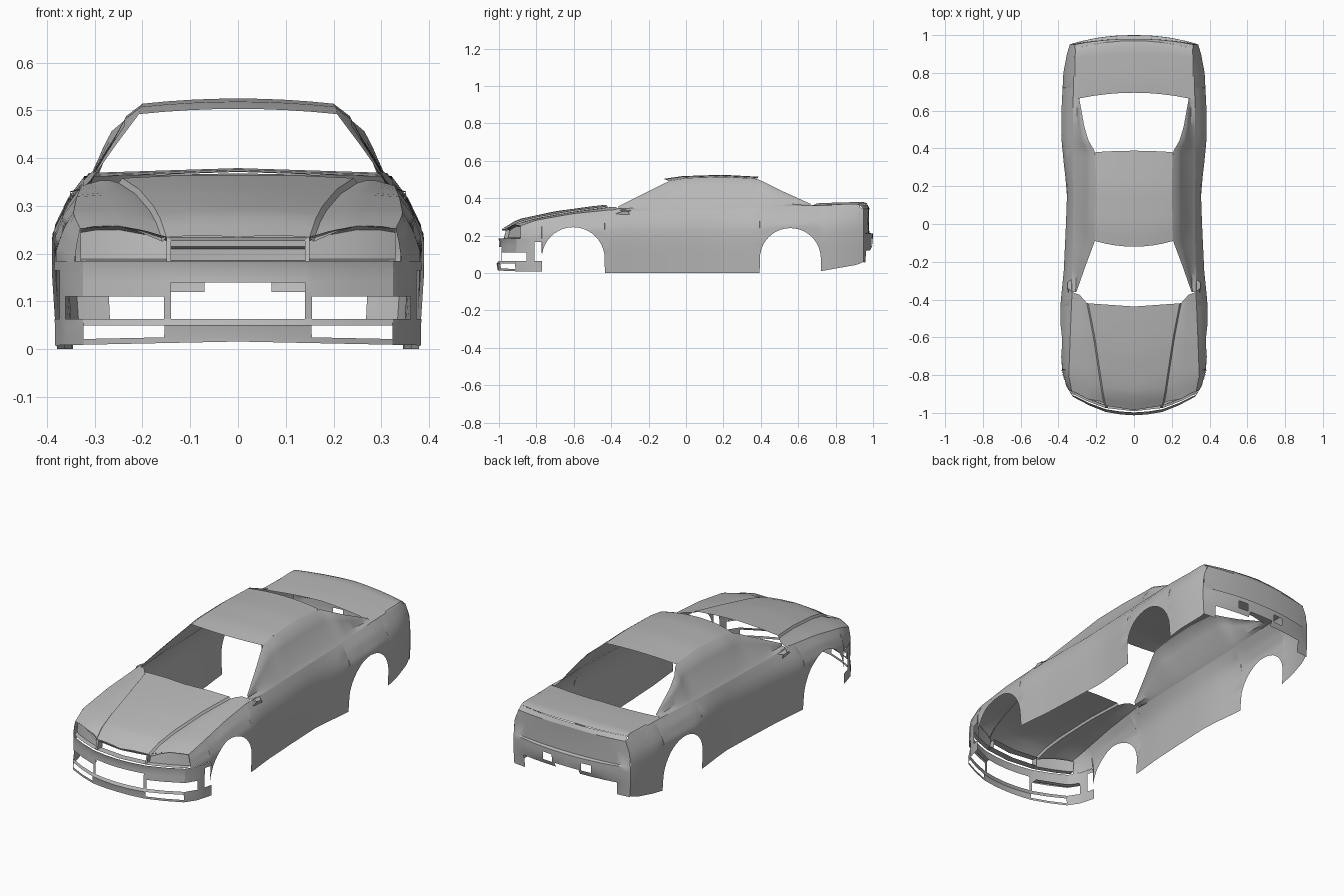
import bpy, bmesh, math
from mathutils import Vector

if "Cube" in bpy.data.objects:
    bpy.data.objects.remove(bpy.data.objects["Cube"])

paint = bpy.data.materials.new("grey paint")
paint.diffuse_color = (0.48, 0.48, 0.48, 1)
paint.use_nodes = True
paint.node_tree.nodes["Principled BSDF"].inputs["Base Color"].default_value = paint.diffuse_color


def lin(table, y):
    """Interpolate a table of (key, value, ...) rows."""
    if y <= table[0][0]:
        return table[0][1:]
    for a, b in zip(table, table[1:]):
        if y <= b[0]:
            t = (y - a[0]) / (b[0] - a[0])
            return tuple(p + (q - p) * t for p, q in zip(a[1:], b[1:]))
    return table[-1][1:]


def panel(name, rows, skip=lambda i, j: False, angle=28):
    """Sheet through rows of points (right half), mirrored in x."""
    bm = bmesh.new()
    v = [[bm.verts.new(p) for p in r] for r in rows]
    for i in range(len(v) - 1):
        for j in range(len(v[0]) - 1):
            if not skip(i, j):
                bm.faces.new((v[i][j], v[i][j + 1], v[i + 1][j + 1], v[i + 1][j]))
    bmesh.ops.delete(bm, geom=[p for p in bm.verts if not p.link_faces], context='VERTS')
    bmesh.ops.remove_doubles(bm, verts=bm.verts, dist=0.0002)
    bm.normal_update()
    out = 0
    for f in bm.faces:
        c = f.calc_center_median()
        out += f.calc_area() * f.normal.dot(c - Vector((0, c.y * 0.7, 0.1)))
    if out < 0:
        bmesh.ops.reverse_faces(bm, faces=bm.faces)
    me = bpy.data.meshes.new(name)
    bm.to_mesh(me)
    bm.free()
    ob = bpy.data.objects.new(name, me)
    bpy.context.collection.objects.link(ob)
    me.materials.append(paint)
    m = ob.modifiers.new("mirror", 'MIRROR')
    m.use_clip = True
    bpy.ops.object.select_all(action='DESELECT')
    ob.select_set(True)
    bpy.context.view_layer.objects.active = ob
    bpy.ops.object.shade_smooth_by_angle(angle=math.radians(angle))
    return ob


# Guide curves: body half width, shoulder line, window edge line
WIDTH = [(-.9, .335), (-.85, .36), (-.78, .38), (-.65, .389), (-.42, .389), (-.25, .372), (0, .36),
         (.18, .354), (.3, .37), (.45, .384), (.6, .384), (.8, .374), (.9, .355), (.95, .34)]
SHOULDER = [(-.885, .33, .252), (-.8, .345, .283), (-.6, .338, .318), (-.36, .328, .342),
            (-.28, .328, .335), (0, .322, .336), (.3, .325, .345), (.665, .322, .362),
            (.9, .316, .362), (.95, .312, .345)]
EDGE = [(-.36, .305, .357), (-.22, .256, .427), (-.09, .207, .492), (0, .204, .507), (.2, .2, .514),
        (.38, .205, .504), (.44, .24, .475), (.51, .262, .44), (.665, .29, .37)]


# Body sides with wheel arches
ARCHES = [(-.603, .168, .077), (.558, .163, .077)]


def bottom(y):
    for c, r, z in ARCHES:
        if abs(y - c) < r:
            return z + math.sqrt(r * r - (y - c) ** 2)
    if y < -.7:
        return .185
    return lin([(.7, 0), (.721, .01), (.92, .045), (.95, .06)], y)[0]


def side_point(y, f):
    xs, zs = lin(SHOULDER, y)
    w, = lin(WIDTH, y)
    x, = lin([(0, w - .01), (.45, w), (.72, w), (.88, w * .55 + xs * .45), (1, xs)], f)
    return Vector((x, y, zs * f))


ys = [-.885, -.85, -.81, -.772, -.434, -.4, -.33, -.25, -.15, -.05, .05, .15, .25, .33, .394,
      .722, .76, .8, .85, .9, .93, .95]
for c, r, z in ARCHES:
    ys += [c - r * .9999 * math.cos(math.pi * k / 20) for k in range(21)]
cols = []
for y in sorted(ys):
    f0 = bottom(y) / lin(SHOULDER, y)[1]
    cols.append([side_point(y, f0 + (1 - f0) * k / 9) for k in range(10)])
panel("body_side", cols)

# Side of the cabin with pillars
cols = []
for k in range(42):
    y = -.36 + 1.025 * k / 41
    xs, zs = lin(SHOULDER, y)
    xe, ze = lin(EDGE, y)
    h = max(0, (ze - zs) / .175)
    pts = [(xe, ze), (xe + .034 * h, ze - .026 * h), (xe + .05 * h, ze - .055 * h),
           (xs - .02, zs + .022 * min(1, h * 1.5)), (xs, zs)]
    cols.append([(x, y, z) for x, z in pts])
panel("cabin_side", cols)

# Roof
rows = []
for k in range(11):
    t = k / 10
    row = []
    for u in [0, .25, .5, .75, 1]:
        y = -.09 + .47 * t
        bow = 1 - u * u
        xe, ze = lin(EDGE, y)
        row.append((xe * u, y - bow * (.03 * (1 - t) - .008 * t), ze + .011 * bow))
    rows.append(row)
panel("roof", rows)

# Bonnet and front wing tops, with a groove between them
CENTRE = [(-.985, 0, .235), (-.9, 0, .287), (-.7, 0, .33), (-.5, 0, .357), (-.437, 0, .364)]
CREASE = [(-.962, .15, .235), (-.9, .162, .272), (-.8, .177, .3), (-.6, .207, .335), (-.42, .242, .358)]
GROOVE = [(y + .002, x + .008, z - .01) for y, x, z in CREASE]
WING = [(-.925, .25, .258), (-.8, .262, .291), (-.6, .275, .326), (-.375, .288, .353)]
FENDER = [p for p in SHOULDER if p[0] <= -.36]


def lengthwise(table, t):
    y = table[0][0] + (table[-1][0] - table[0][0]) * t
    x, z = lin(table, y)
    return Vector((x, y, z))


rows = []
for k in range(17):
    c, a, b, w, s = [lengthwise(q, k / 16) for q in (CENTRE, CREASE, GROOVE, WING, FENDER)]
    bulge = Vector((0, 0, .003))
    rows.append([c, c.lerp(a, .5) + bulge, a, b, b.lerp(w, .5) + bulge, w, s])
panel("bonnet", rows, angle=22)

# Front bumper: a wrapped sheet with duct openings left out
NOSE = [(0, -.997), (.07, -.993), (.14, -.982), (.155, -.979), (.24, -.947), (.325, -.905),
        (.362, -.85), (.374, -.81), (.385, -.77)]
LEVELS = [(.008, .012), (.02, .012), (.05, .016), (.063, .006), (.11, .006),
          (.14, .003), (.165, 0), (.185, .006)]
rows = []
for z, back in LEVELS:
    row = []
    for x, y in NOSE:
        lift = .008 * (1 - x / .385) if z < .1 else 0
        row.append((x - .12 * back * x / .385, y + back * (-.77 - y) / .23 * -1, z + lift if z < .03 else z))
    rows.append(row)


def duct(i, j):
    if j in (0, 1):
        return i in (3, 4)                 # middle intake
    if j in (3, 4):
        return i in (1, 3)                 # side intake and lower slot
    if j == 5:
        return i == 3
    return j == 7 and i in (3, 4, 5)       # vent ahead of the wheel


panel("front_bumper", rows, duct)

# Headlight faces, set back behind the bumper top
top = [CREASE[0], (-.945, .19, .247), WING[0], (-.9, .3, .257), FENDER[0]]
top = [Vector((x, y, z)) for y, x, z in top]
low = [Vector((p.x, lin(NOSE, p.x)[0] + .006, .185)) for p in top]
rows = [low,
        [p + Vector((0, .022, .004)) for p in low],
        [p + Vector((0, .02, -.008)) for p in top],
        top]
panel("headlight", rows)

# Grille surround: upper lip, jamb and lower shelf
panel("grille_lip", [[(0, -.985, .235), (.15, -.962, .235)], [(0, -.982, .226), (.142, -.96, .226)],
                     [(0, -.94, .226), (.142, -.925, .226)]])
panel("grille_jamb", [[(.15, -.973, .185), (.15, -.962, .235)], [(.14, -.975, .185), (.14, -.962, .228)],
                      [(.14, -.93, .185), (.14, -.93, .228)]])
panel("grille_shelf", [[(0, -.991, .185), (.15, -.974, .185)], [(0, -.955, .187), (.15, -.94, .187)]])
# Duct roof inside each side intake
panel("duct_roof", [[(.155, -.973, .11), (.325, -.9, .11), (.36, -.85, .11)],
                    [(.155, -.95, .114), (.315, -.885, .114), (.345, -.84, .114)]])

# Boot lid with a raised rear lip
BOOT = [(.665, .03, .367, .29), (.70, .012, .369, .305), (.78, .008, .372, .312),
        (.88, .022, .375, .312), (.915, .035, .375, .31), (.93, .04, .368, .31)]
rows = []
for y, bow, z, half in BOOT:
    xs, zs = lin(SHOULDER, y)
    row = []
    for u in [0, .25, .5, .75, 1]:
        row.append((half * u, y + bow * (1 - u * u), z - .006 + .01 * (1 - u)))
    rows.append(row + [(xs, y, zs)])
panel("boot_lid", rows)

# Tail: rear panel and bumper with two small openings, stepped lower edge
TAIL = [(.368, .97, .31), (.348, .98, .312), (.29, .978, .334), (.215, .98, .34), (.21, .999, .342),
        (.185, 1.0, .342), (.145, .998, .342), (.12, .985, .341), (.055, .97, .337)]
rows = []
for z, y, half in TAIL:
    row = []
    for x in [0, .07, .085, .14, .2, .27, .31, .34]:
        u = x / .34
        row.append((half * u, y - (y - .95) * u ** 2.2 if z < .36 else y - .04 * u * u, z - .006 * u * (z > .34)))
    rows.append(row)


def tail_gap(i, j):
    if i == 5:
        return j == 2
    if i == 6:
        return j == 0
    return i == 7 and j < 5


panel("tail", rows, tail_gap)

# Small mirror stubs at the pillar base
panel("mirror_stub", [[(.325, -.36, .338), (.328, -.29, .334)],
                      [(.352, -.34, .33), (.352, -.31, .328)],
                      [(.345, -.38, .315), (.352, -.3, .312)]])
